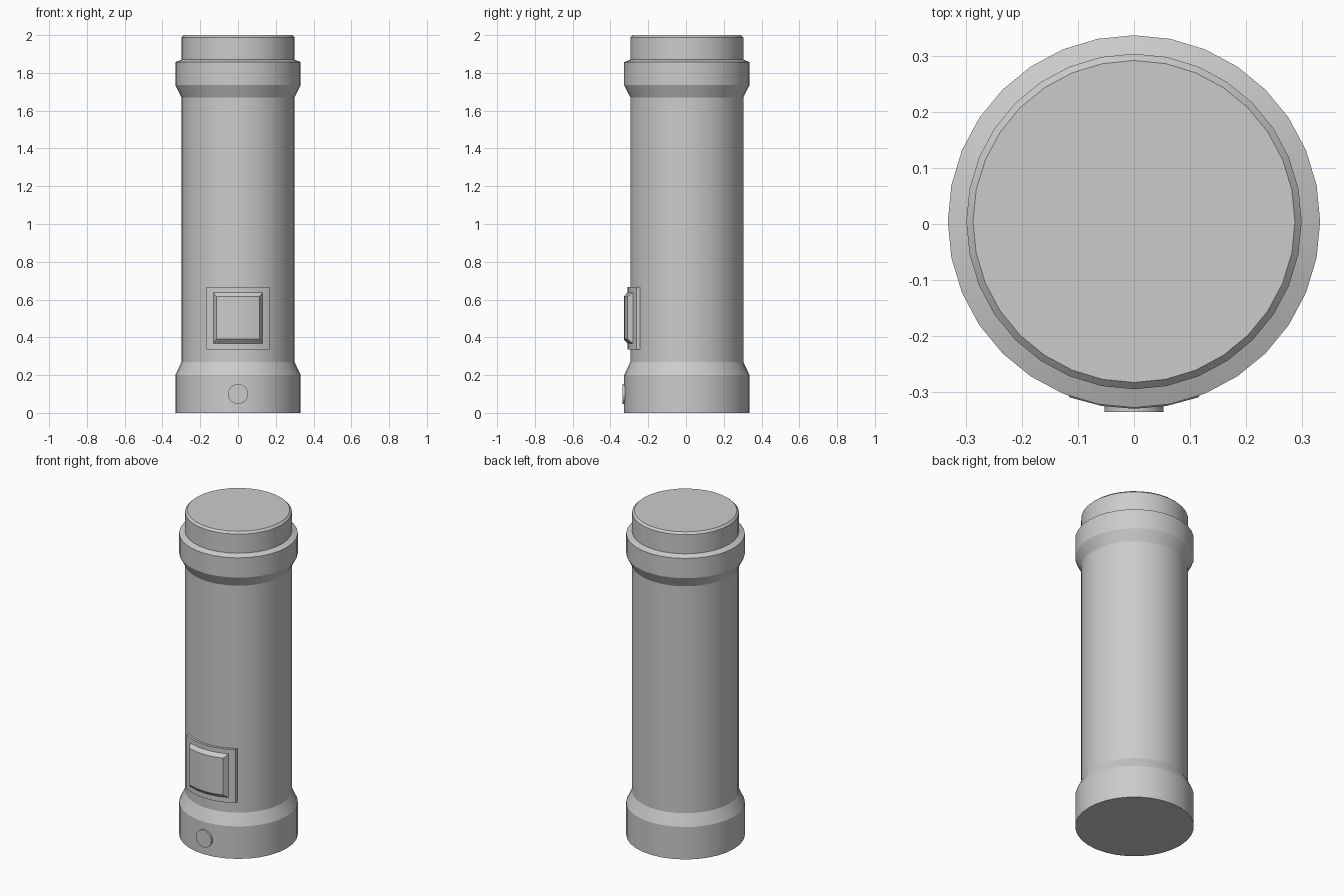
import bpy, bmesh, math

if "Cube" in bpy.data.objects:
    bpy.data.objects.remove(bpy.data.objects["Cube"])

SIDES = 32
CY = 0.0045   # body axis sits slightly back, the button sticks out in front


def finish(name, bm):
    bmesh.ops.remove_doubles(bm, verts=bm.verts, dist=1e-5)
    bmesh.ops.recalc_face_normals(bm, faces=bm.faces)
    mesh = bpy.data.meshes.new(name)
    bm.to_mesh(mesh)
    bm.free()
    ob = bpy.data.objects.new(name, mesh)
    bpy.context.collection.objects.link(ob)
    bpy.ops.object.select_all(action='DESELECT')
    ob.select_set(True)
    bpy.context.view_layer.objects.active = ob
    bpy.ops.object.shade_smooth_by_angle(angle=math.radians(20))
    return ob


def lathe(name, profile):
    bm = bmesh.new()
    rings = []
    for r, z in profile:
        rings.append([bm.verts.new((r * math.cos(2 * math.pi * i / SIDES),
                                    CY + r * math.sin(2 * math.pi * i / SIDES), z))
                      for i in range(SIDES)])
    for a, b in zip(rings, rings[1:]):
        for i in range(SIDES):
            j = (i + 1) % SIDES
            bm.faces.new((a[i], a[j], b[j], b[i]))
    bm.faces.new(rings[0][::-1])
    bm.faces.new(rings[-1])
    return finish(name, bm)


def curved_pad(name, layers, segs):
    """Pad hugging the cylinder; layers are (radius, half width, z low, z high)."""
    bm = bmesh.new()
    loops = []
    for r, hw, z0, z1 in layers:
        half = math.asin(hw / r)
        rows = []
        for z in (z0, z1):
            row = []
            for i in range(segs + 1):
                a = half * (2 * i / segs - 1)
                row.append(bm.verts.new((r * math.sin(a), CY - r * math.cos(a), z)))
            rows.append(row)
        loops.append(rows)
    # rims between layers
    for a, b in zip(loops, loops[1:]):
        la, lb = a[0] + a[1][::-1], b[0] + b[1][::-1]
        for i in range(len(la)):
            j = (i + 1) % len(la)
            bm.faces.new((la[i], la[j], lb[j], lb[i]))
    # front and back skins
    for lo, hi in (loops[0], loops[-1]):
        for i in range(segs):
            bm.faces.new((lo[i], lo[i + 1], hi[i + 1], hi[i]))
    return finish(name, bm)


# main cylinder with base collar, upper collar and cap
lathe("body", [(0.332, 0.0), (0.332, 0.2), (0.299, 0.27), (0.299, 1.67),
               (0.332, 1.735), (0.332, 1.857), (0.299, 1.87),
               (0.299, 1.988), (0.287, 2.0)])

# switch: plate plus raised bevelled pad
curved_pad("switch_plate", [(0.296, 0.166, 0.336, 0.666),
                            (0.314, 0.167, 0.336, 0.666)], 6)
curved_pad("switch_pad", [(0.306, 0.131, 0.367, 0.638),
                          (0.314, 0.131, 0.367, 0.638),
                          (0.334, 0.115, 0.39, 0.617)], 4)

# round button on the base collar
bm = bmesh.new()
bmesh.ops.create_cone(bm, cap_ends=True, segments=24, radius1=0.053,
                      radius2=0.053, depth=0.03)
for v in bm.verts:
    x, y, z = v.co
    v.co = (x, -0.3205 - z, 0.1 + y)
finish("button", bm)
